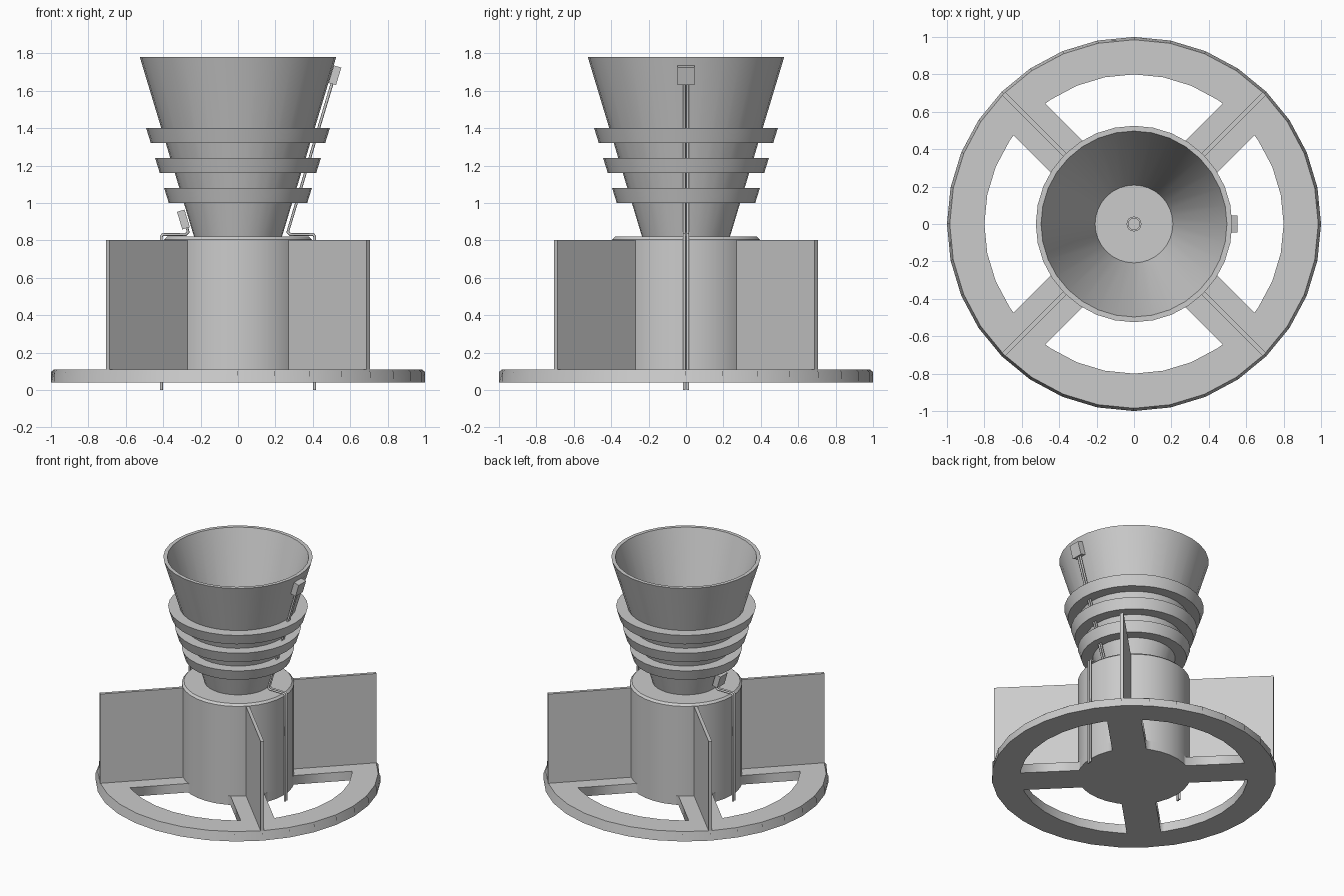
import bpy, bmesh, math
from math import cos, sin, pi, radians, asin, degrees
from mathutils import Matrix

if "Cube" in bpy.data.objects:
    bpy.data.objects.remove(bpy.data.objects["Cube"])

N = 32
SLOPE = 0.302


def cone_r(z):
    return 0.235 + SLOPE * (z - 0.82)


def add_object(name, bm, smooth=False):
    bmesh.ops.recalc_face_normals(bm, faces=bm.faces)
    me = bpy.data.meshes.new(name)
    bm.to_mesh(me)
    bm.free()
    ob = bpy.data.objects.new(name, me)
    bpy.context.collection.objects.link(ob)
    if smooth:
        bpy.ops.object.select_all(action='DESELECT')
        ob.select_set(True)
        bpy.context.view_layer.objects.active = ob
        bpy.ops.object.shade_smooth_by_angle(angle=radians(30))
    return ob


def lathe(name, profile, n=N):
    bm = bmesh.new()
    vs = [bm.verts.new((r, 0, z)) for r, z in profile]
    es = [bm.edges.new(p) for p in zip(vs, vs[1:])]
    bmesh.ops.spin(bm, geom=vs + es, cent=(0, 0, 0), axis=(0, 0, 1),
                   angle=2 * pi, steps=n)
    bmesh.ops.remove_doubles(bm, verts=bm.verts, dist=1e-4)
    return add_object(name, bm, True)


def box(name, size, matrix):
    bm = bmesh.new()
    bmesh.ops.create_cube(bm, size=1)
    bmesh.ops.scale(bm, vec=size, verts=bm.verts)
    bmesh.ops.transform(bm, matrix=matrix, verts=bm.verts)
    return add_object(name, bm)


def polar(r, deg):
    return (r * cos(radians(deg)), r * sin(radians(deg)))


# Spoked base wheel: round outline with four sector openings
step = 360 / N
loops = [[polar(1.0, i * step) for i in range(N)]]
a_out = 45 - degrees(asin(0.12 / 0.8))
a_in = 45 - degrees(asin(0.12 / 0.395))
outer = [-a_out] + [i * step for i in range(-3, 4)] + [a_out]
inner = [a_in] + [i * step for i in range(2, -3, -1)] + [-a_in]
for k in range(4):
    loops.append([polar(0.8, a + 90 * k) for a in outer] +
                 [polar(0.395, a + 90 * k) for a in inner])
cu = bpy.data.curves.new("wheel_outline", 'CURVE')
cu.dimensions = '2D'
cu.fill_mode = 'BOTH'
cu.extrude = 0.035
for pts in loops:
    sp = cu.splines.new('POLY')
    sp.points.add(len(pts) - 1)
    for p, (x, y) in zip(sp.points, pts):
        p.co = (x, y, 0, 1)
    sp.use_cyclic_u = True
tmp = bpy.data.objects.new("wheel_outline", cu)
bpy.context.collection.objects.link(tmp)
bpy.context.view_layer.update()
me = bpy.data.meshes.new_from_object(
    tmp.evaluated_get(bpy.context.evaluated_depsgraph_get()))
bpy.data.objects.remove(tmp)
bm = bmesh.new()
bm.from_mesh(me)
bmesh.ops.remove_doubles(bm, verts=bm.verts, dist=1e-4)
bmesh.ops.translate(bm, vec=(0, 0, 0.075), verts=bm.verts)
# Chamfer the upper rim
for v in list(bm.verts):
    if v.co.xy.length > 0.95 and v.co.z > 0.1:
        v.co.z = 0.097
top = [f for f in bm.faces if all(v.co.z > 0.09 for v in f.verts)]
rim = {v for f in top for v in f.verts if v.co.xy.length > 0.95}
for v in rim:
    v.co.x *= 0.985
    v.co.y *= 0.985
    v.co.z = 0.11
lower = {v for v in bm.verts if v.co.xy.length > 0.95 and v.co.z < 0.09}
walls = [e for e in bm.edges if (e.verts[0] in rim and e.verts[1] in lower)
         or (e.verts[1] in rim and e.verts[0] in lower)]
for e in walls:
    low = e.verts[0] if e.verts[0] in lower else e.verts[1]
    _, nv = bmesh.utils.edge_split(e, low, 0.75)
    nv.co.z = 0.097
    d = nv.co.xy.length
    f = low.co.xy.length / d
    nv.co.x *= f
    nv.co.y *= f
add_object("base_wheel", bm, False)

# Central drum
lathe("drum", [(0.395, 0.10), (0.395, 0.805), (0.38, 0.82), (0.0, 0.82)])

# Open bell with floor, and the small port in its floor
lathe("bell", [(cone_r(0.82), 0.82), (cone_r(1.78), 1.78), (0.497, 1.78),
               (0.208, 0.835), (0.0, 0.835)])
lathe("floor_port", [(0.04, 0.83), (0.04, 0.85), (0.03, 0.85), (0.03, 0.836)], 16)

# Three flared bands around the bell
for i, z in enumerate((1.0, 1.16, 1.32)):
    r = 0.37 + i * 0.048
    lathe(f"bell_band_{i + 1}", [(cone_r(z) - 0.005, z), (r, z),
                                 (r + 0.025, z + 0.08),
                                 (cone_r(z + 0.08) - 0.005, z + 0.08)])

# Four diagonal fins
for k in range(4):
    box(f"fin_{k + 1}", (0.60, 0.024, 0.695),
        Matrix.Rotation(radians(45 + 90 * k), 4, 'Z') @
        Matrix.Translation((0.685, 0, 0.4545)))

# Paired wires and the clip boxes at their ends
TILT = math.atan(SLOPE)


def wires(name, side, x_end, z_end):
    path = [(0.41, 0.0), (0.41, 0.822), (0.402, 0.832), (0.28, 0.832),
            (0.266, 0.845), (x_end, z_end)]
    for j, y in enumerate((-0.01, 0.01)):
        c = bpy.data.curves.new(f"{name}_{j + 1}", 'CURVE')
        c.dimensions = '3D'
        c.bevel_depth = 0.008
        c.bevel_resolution = 1
        c.use_fill_caps = True
        s = c.splines.new('POLY')
        s.points.add(len(path) - 1)
        for p, (x, z) in zip(s.points, path):
            p.co = (side * x, y, z, 1)
        bpy.context.collection.objects.link(
            bpy.data.objects.new(f"{name}_{j + 1}", c))


wires("long_wire", 1, 0.506, 1.65)
wires("short_wire", -1, 0.28, 0.89)
for name, x, z in (("upper_clip", 0.518, 1.683), ("lower_clip", -0.292, 0.912)):
    box(name, (0.042, 0.09, 0.098), Matrix.Translation((x, 0, z)) @
        Matrix.Rotation(math.copysign(TILT, x), 4, 'Y'))
